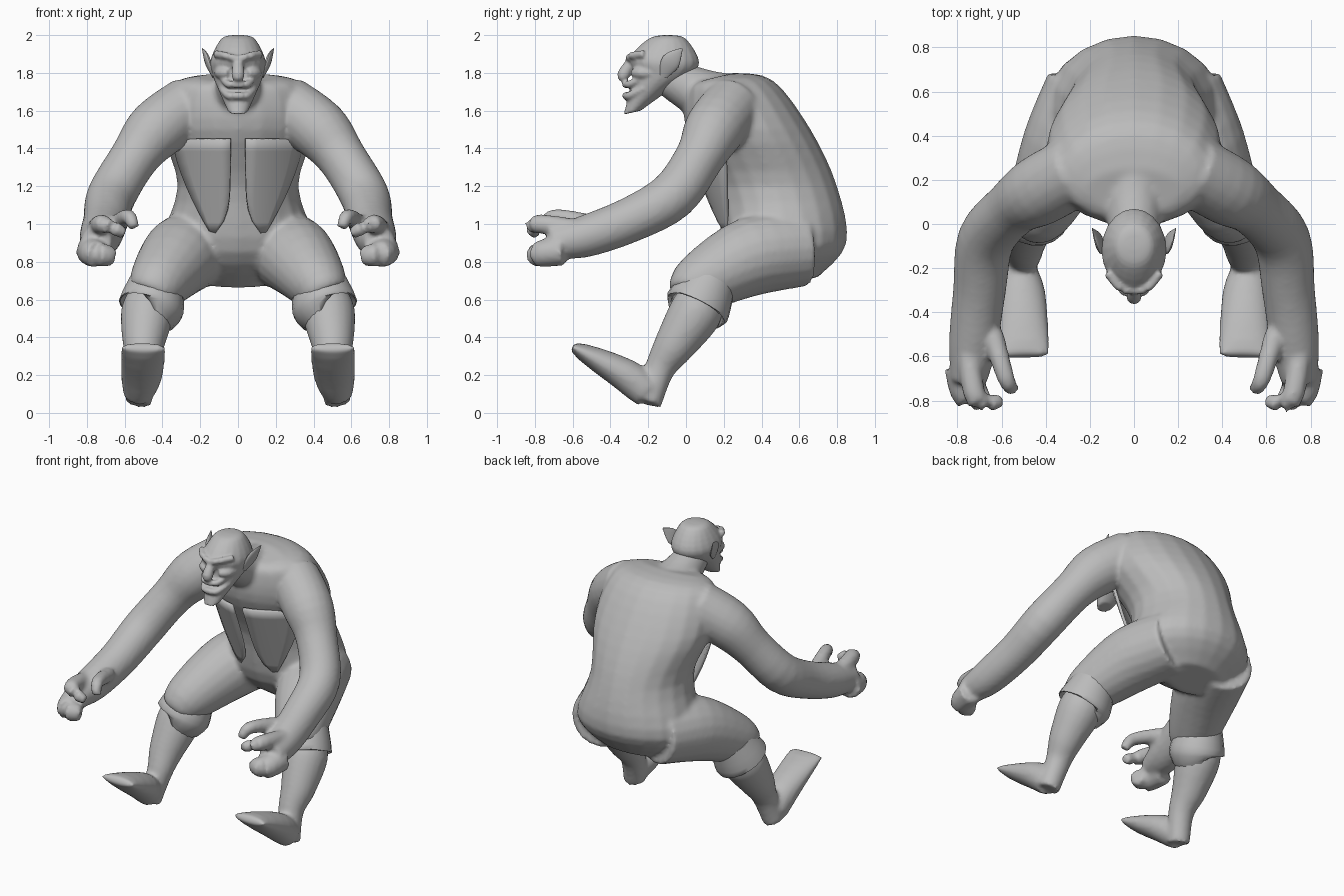
import bpy, bmesh, math
from mathutils import Vector

cube = bpy.data.objects.get("Cube")
if cube:
    bpy.data.objects.remove(cube)

colour = (0.5, 0.5, 0.5, 1)
grey = bpy.data.materials.new("clay_grey")
grey.use_nodes = True
grey.diffuse_color = colour
grey.node_tree.nodes["Principled BSDF"].inputs["Base Color"].default_value = colour


def spline(sections, steps=4):
    """Pass a smooth curve through every number of the given sections."""
    last, result = len(sections) - 1, []
    for i in range(last):
        before, start = sections[max(i - 1, 0)], sections[i]
        end, after = sections[i + 1], sections[min(i + 2, last)]
        for k in range(steps):
            t = k / steps
            result.append([b + t / 2 * (c - a + t * (2 * a - 5 * b + 4 * c - d
                                                     + t * (3 * (b - c) + d - a)))
                           for a, b, c, d in zip(before, start, end, after)])
    return result + [list(sections[last])]


def skin(bm, rings, sides=20):
    """Skin a list of elliptical rings: centre, side vector, depth vector."""
    angles = [math.tau * i / sides for i in range(sides)]
    loops = [[bm.verts.new(centre + u * math.cos(a) + v * math.sin(a)) for a in angles]
             for centre, u, v in rings]
    for low, high in zip(loops, loops[1:]):
        for i in range(sides):
            bm.faces.new((low[i - 1], low[i], high[i], high[i - 1]))
    bm.faces.new(loops[0])
    bm.faces.new(loops[-1])


def trunk(bm, sections):
    """Symmetric form: front y and z, back y and z, half width."""
    rings = []
    for front_y, front_z, back_y, back_z, width in spline(sections):
        front, back = Vector((0, front_y, front_z)), Vector((0, back_y, back_z))
        rings.append(((front + back) / 2, Vector((width, 0, 0)), (back - front) / 2))
    skin(bm, rings)


def limb(bm, sections, mirrored=True, thin=1, flat_end=1):
    """Tube along a path of x, y, z, radius; thin squeezes it, flat_end flattens the tip."""
    path = spline(sections)
    last = len(path) - 1
    for side in (1, -1) if mirrored else (1,):
        points = [Vector((x * side, y, z)) for x, y, z, radius in path]
        rings = []
        for i, point in enumerate(points):
            radius = max(path[i][3], 0.003)
            along = (points[min(i + 1, last)] - points[max(i - 1, 0)]).normalized()
            reference = Vector((side, 0, 0)) if abs(along.x) < 0.9 else Vector((0, 0, 1))
            depth = along.cross(reference).normalized()
            across = depth.cross(along).normalized()
            flatness = 1 - (1 - flat_end) * (i / last) ** 2
            rings.append((point, across * radius * thin, depth * radius * flatness))
        skin(bm, rings)


def finish(name, bm, voxel=0, smooth=0):
    """Make the object; a voxel size blends its overlapping forms into one skin."""
    bmesh.ops.recalc_face_normals(bm, faces=bm.faces)
    mesh = bpy.data.meshes.new(name)
    bm.to_mesh(mesh)
    bm.free()
    mesh.materials.append(grey)
    ob = bpy.data.objects.new(name, mesh)
    bpy.context.collection.objects.link(ob)
    bpy.ops.object.select_all(action='DESELECT')
    ob.select_set(True)
    bpy.context.view_layer.objects.active = ob
    if voxel:
        blend = ob.modifiers.new("blend", 'REMESH')
        blend.mode, blend.voxel_size, blend.use_smooth_shade = 'VOXEL', voxel, True
        soften = ob.modifiers.new("soften", 'SMOOTH')
        soften.factor, soften.iterations = 0.5, smooth
    else:
        bpy.ops.object.shade_smooth_by_angle(angle=math.radians(50))
    return ob


body = bmesh.new()
# Hunched torso from seat to shoulders
trunk(body, [(.45, .66, .7, .72, .2), (.22, .85, .85, .9, .4), (.14, 1.2, .8, 1.2, .32),
             (0, 1.5, .66, 1.5, .4), (0, 1.7, .46, 1.76, .35), (.05, 1.75, .25, 1.8, .22)])
# Neck
limb(body, [(0, .25, 1.62, .18), (0, .1, 1.68, .14), (0, -.1, 1.78, .1)], mirrored=False)
# Arms
limb(body, [(.25, .25, 1.63, .16), (.43, .15, 1.5, .16), (.55, .07, 1.35, .13),
            (.67, -.07, 1.15, .13), (.7, -.3, 1.02, .12), (.73, -.55, .93, .11),
            (.75, -.72, .9, .08)])
# Thighs
limb(body, [(.2, .62, .87, .2), (.3, .35, .83, .21), (.42, .08, .69, .16), (.46, .03, .62, .12)])
# Shins
limb(body, [(.46, .1, .64, .11), (.48, .05, .53, .14), (.5, -.06, .36, .11),
            (.5, -.14, .23, .08), (.53, -.2, .05, .07)])
# Feet with lifted toes
limb(body, [(.53, -.2, .1, .08), (.51, -.32, .2, .11), (.5, -.6, .35, .12)], flat_end=.2)
# Index fingers, thumbs and lower fingers, curled inward
limb(body, [(.75, -.6, .98, .05), (.71, -.8, 1, .05), (.6, -.8, .95, .03)])
limb(body, [(.64, -.5, 1, .05), (.58, -.7, 1.04, .04), (.55, -.75, .98, .03)])
limb(body, [(.78, -.65, .86, .08), (.75, -.78, .84, .07), (.66, -.76, .83, .05)])
finish("body", body, voxel=.015, smooth=5)

head = bmesh.new()
# Skull with long jaw
trunk(head, [(-.33, 1.58, -.24, 1.6, .05), (-.3, 1.7, -.1, 1.7, .1), (-.28, 1.8, .02, 1.78, .135),
             (-.3, 1.88, .07, 1.86, .145), (-.2, 1.98, 0, 1.98, .09), (-.12, 2, -.08, 2, .03)])
# Nose, brows and cheeks
limb(head, [(0, -.27, 1.89, .02), (0, -.33, 1.79, .035), (0, -.31, 1.77, .02)], mirrored=False)
limb(head, [(0, -.3, 1.87, .02), (.06, -.29, 1.89, .02), (.12, -.22, 1.9, .02)])
limb(head, [(.05, -.28, 1.8, .02), (.09, -.24, 1.8, .03), (.11, -.15, 1.8, .02)])
# Grinning lips
for lip in (1.68, 1.74):
    limb(head, [(0, -.32, lip, .02), (.05, -.3, lip, .02), (.09, -.22, lip + .04, .015)])
finish("head", head, voxel=.009, smooth=3)

# Pointed ears
ears = bmesh.new()
limb(ears, [(.13, -.12, 1.78, .02), (.16, -.08, 1.86, .05), (.19, -.02, 1.93, .004)], thin=.3)
finish("ears", ears)

# Eyes
eyes = bmesh.new()
for side in (1, -1):
    ball = bmesh.ops.create_uvsphere(eyes, u_segments=12, v_segments=8, radius=.02)
    bmesh.ops.translate(eyes, verts=ball["verts"], vec=(.06 * side, -.25, 1.85))
finish("eyes", eyes)

# Flared trouser cuffs below the knees
cuffs = bmesh.new()
limb(cuffs, [(.43, .13, .7, .14), (.46, .06, .56, .175), (.47, .05, .54, .13)])
finish("trouser_cuffs", cuffs)

# Open vest: two panels tapering to hanging points
vest = bmesh.new()
rows, columns = 9, 6
for side in (1, -1):
    grid = []
    for r in range(rows):
        drop = r / (rows - 1)
        z = 1.45 - drop / 2
        inner, outer = .04 + .08 * drop ** 6, .34 - .2 * drop ** 1.5
        line = []
        for c in range(columns):
            x = inner + (outer - inner) * c / (columns - 1)
            y = .4 * (1.43 - z) + 1.7 * x * x
            line.append(vest.verts.new((x * side, y, z)))
        grid.append(line)
    for upper, lower in zip(grid, grid[1:]):
        for c in range(1, columns):
            vest.faces.new((upper[c - 1], upper[c], lower[c], lower[c - 1]))
cloth = finish("vest_panels", vest).modifiers.new("cloth", 'SOLIDIFY')
cloth.thickness, cloth.offset = .02, 0
